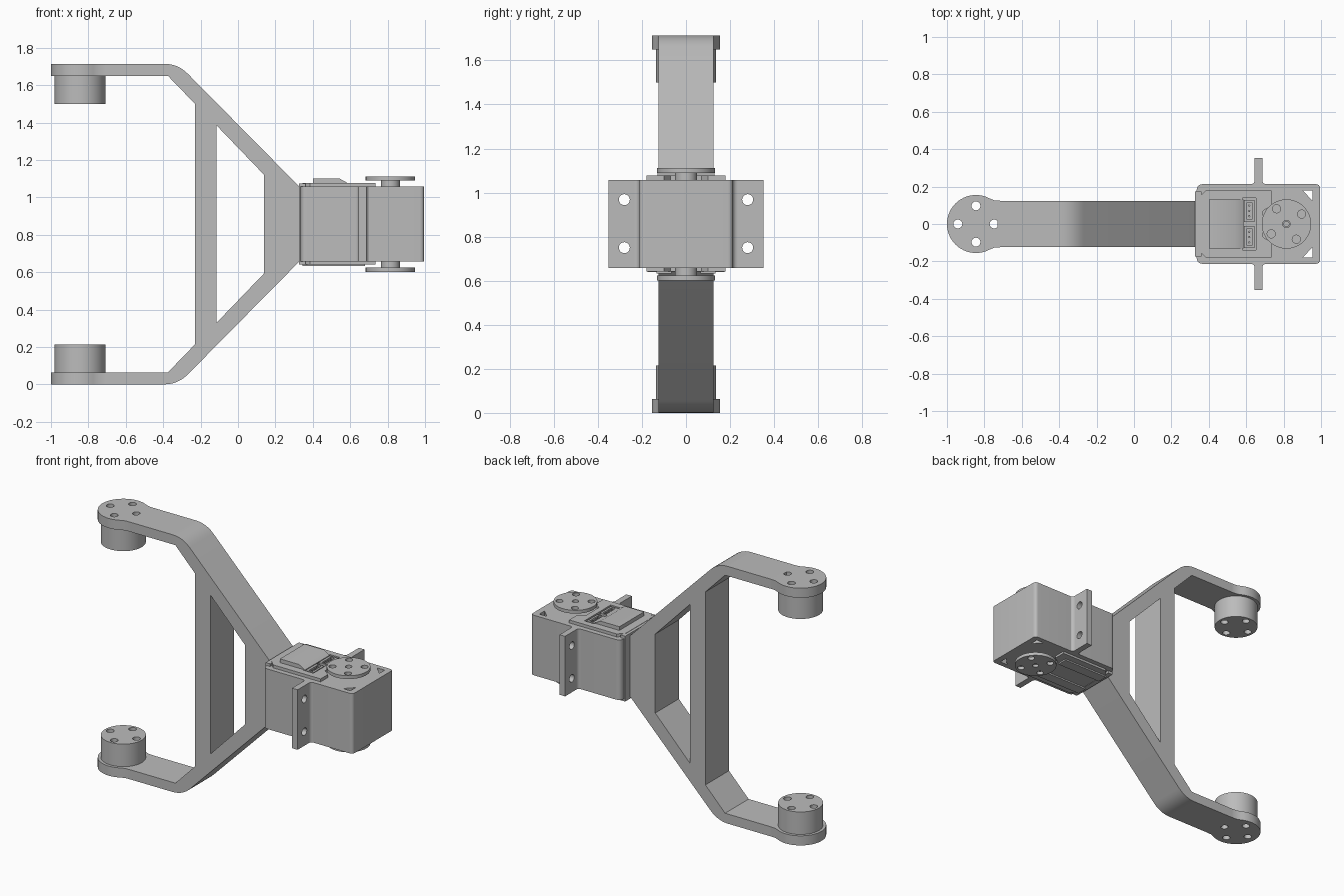
import bpy, bmesh
from math import cos, sin, pi, radians
from mathutils import Vector

cube = bpy.data.objects.get("Cube")
if cube:
    bpy.data.objects.remove(cube, do_unlink=True)

TOP = 1.714          # overall height; everything mirrors about TOP / 2
grey = bpy.data.materials.new("plain grey")
grey.use_nodes = True
COLOUR = (0.5, 0.5, 0.5, 1)
grey.diffuse_color = COLOUR
grey.node_tree.nodes["Principled BSDF"].inputs["Base Color"].default_value = COLOUR


def circle(x, y, r, n=24):
    return [(x + r * cos(2 * pi * i / n), y + r * sin(2 * pi * i / n)) for i in range(n)]


def rect(x0, y0, x1, y1):
    return [(x0, y0), (x1, y0), (x1, y1), (x0, y1)]


def rounded(points, steps=6):
    """Polygon of (x, y, cut length); a positive cut rounds that corner."""
    out = []
    for i, (x, y, cut) in enumerate(points):
        p = Vector((x, y))
        if not cut:
            out.append((x, y))
            continue
        a = p + (Vector(points[i - 1][:2]) - p).normalized() * cut
        b = p + (Vector(points[(i + 1) % len(points)][:2]) - p).normalized() * cut
        for k in range(steps + 1):
            t = k / steps
            out.append(tuple(a * (1 - t) ** 2 + p * 2 * t * (1 - t) + b * t * t))
    return out


def prism(name, loops, axis, a, b):
    """Extrude an outline (first loop) with holes (other loops) from a to b."""
    place = {"x": lambda u, v, w: (w, u, v),
             "y": lambda u, v, w: (u, w, v),
             "z": lambda u, v, w: (u, v, w)}[axis]
    bm = bmesh.new()
    for loop in loops:
        vs = [bm.verts.new(place(u, v, a)) for u, v in loop]
        for i, v in enumerate(vs):
            bm.edges.new((vs[i - 1], v))
    bmesh.ops.triangle_fill(bm, edges=bm.edges[:], use_beauty=True,
                            normal=place(0, 0, 1))
    new = bmesh.ops.extrude_face_region(bm, geom=bm.faces[:])["geom"]
    bmesh.ops.translate(bm, vec=place(0, 0, b - a),
                        verts=[g for g in new if isinstance(g, bmesh.types.BMVert)])
    bmesh.ops.recalc_face_normals(bm, faces=bm.faces[:])
    mesh = bpy.data.meshes.new(name)
    bm.to_mesh(mesh)
    bm.free()
    mesh.materials.append(grey)
    ob = bpy.data.objects.new(name, mesh)
    bpy.context.collection.objects.link(ob)
    bpy.ops.object.select_all(action="DESELECT")
    ob.select_set(True)
    bpy.context.view_layer.objects.active = ob
    bpy.ops.object.shade_smooth_by_angle(angle=radians(30))
    return ob


def both_ends(name, loops, z0, z1):
    """The same plan-shaped part at the top and mirrored at the bottom."""
    prism("upper_" + name, loops, "z", z0, z1)
    prism("lower_" + name, loops, "z", TOP - z1, TOP - z0)


# Bracket: forked side profile with a trapezoid window
half = [(0.335, 1.05, 0), (-0.321, TOP, 0.075), (-0.73, TOP, 0),
        (-0.73, 1.65, 0), (-0.375, 1.65, 0), (-0.23, 1.5, 0)]
profile = half + [(x, TOP - z, c) for x, z, c in reversed(half)]
window = [(-0.115, 1.385), (0.14, 1.12), (0.14, TOP - 1.12), (-0.115, TOP - 1.385)]
prism("forked_bracket", [rounded(profile), window], "y", -0.124, 0.124)

# Round arm ends and bosses, drilled through
CX = -0.845
holes = [circle(CX + dx, dy, 0.024, 16)
         for dx, dy in ((0.097, 0), (-0.097, 0), (0, 0.097), (0, -0.097))]
arc = [radians(62 + 236 * i / 32) for i in range(33)]
pad = [(CX + 0.155 * cos(t), 0.155 * sin(t)) for t in arc]
pad += [(-0.745, -0.126), (-0.71, -0.124), (-0.71, 0.124), (-0.745, 0.126)]
both_ends("arm_end", [pad] + holes, 1.65, TOP)
both_ends("arm_link", [rect(-0.711, -0.124, -0.725 + 0.02, 0.124)], 1.65, TOP)
arm = [rect(-0.715, -0.124, -0.7, 0.124)]
both_ends("boss", [circle(CX, 0, 0.136, 48)] + holes, 1.5, 1.652)

# Motor case with triangular corner slots
LOW, HIGH = 0.657, 1.057
case = rounded([(0.335, -0.213, 0.035), (0.995, -0.213, 0.025),
                (0.995, 0.213, 0.025), (0.335, 0.213, 0.035)])
slots = [[(0.9, s * 0.18), (0.955, s * 0.18), (0.955, s * 0.125)] for s in (1, -1)]
prism("motor_case", [case] + slots, "z", LOW, HIGH)
prism("case_back", [rect(-0.175, 0.64, 0.175, 1.075)], "x", 0.326, 0.36)

# Mounting flange with four screw holes and root fillets
screws = [circle(s * 0.28, z, 0.025, 20) for s in (1, -1) for z in (0.75, 0.968)]
prism("mounting_flange", [rect(-0.352, LOW, 0.352, HIGH)] + screws, "x", 0.645, 0.686)
for s in (1, -1):
    for x, d in ((0.645, -1), (0.686, 1)):
        fillet = [(x, s * 0.21)] + [
            (x + d * 0.022 * (1 - cos(t)), s * (0.212 + 0.022 * (1 - sin(t))))
            for t in (pi / 2 * k / 5 for k in range(6))]
        prism("flange_fillet", [fillet], "z", LOW, HIGH)

# Top cover, with a socket opening and a notch round the shaft
cover = [(0.345, -0.14), (0.385, -0.18), (0.735, -0.18), (0.735, -0.1), (0.69, -0.07),
         (0.69, 0.07), (0.735, 0.1), (0.735, 0.18), (0.385, 0.18), (0.345, 0.14)]
prism("top_cover", [cover, rect(0.58, -0.138, 0.652, 0.138)], "z", HIGH - 0.005, 1.077)
prism("cover_hump", [[(0.40, 1.07), (0.40, 1.102), (0.54, 1.102), (0.585, 1.077),
                      (0.585, 1.07)]], "y", -0.13, 0.13)
for s in (1, -1):
    y = s * 0.07
    prism("socket", [rect(0.588, y - 0.058, 0.644, y + 0.058),
                     rect(0.603, y - 0.046, 0.63, y + 0.046)], "z", HIGH - 0.005, 1.074)
    for k in (-1, 0, 1):
        prism("pin", [circle(0.616, y + k * 0.028, 0.006, 8)], "z", HIGH - 0.005, 1.072)

# Bottom cover with two raised rails
prism("bottom_cover", [cover], "z", 0.642, LOW + 0.005)
for s in (1, -1):
    prism("bottom_rail", [rect(0.345, s * 0.1 - 0.035, 0.68, s * 0.1 + 0.035)],
          "z", 0.632, 0.645)

# Output shafts and drilled horns on both faces
SX = 0.815
horn_holes = [circle(SX + 0.097 * cos(t), 0.097 * sin(t), 0.022, 16)
              for t in (radians(33 + 90 * i) for i in range(4))]
both_ends("shaft", [circle(SX, 0, 0.05, 32), circle(SX, 0, 0.014, 12)],
          HIGH - 0.005, 1.093)
both_ends("horn", [circle(SX, 0, 0.132, 48), circle(SX, 0, 0.02, 16)] + horn_holes,
          1.09, 1.112)
